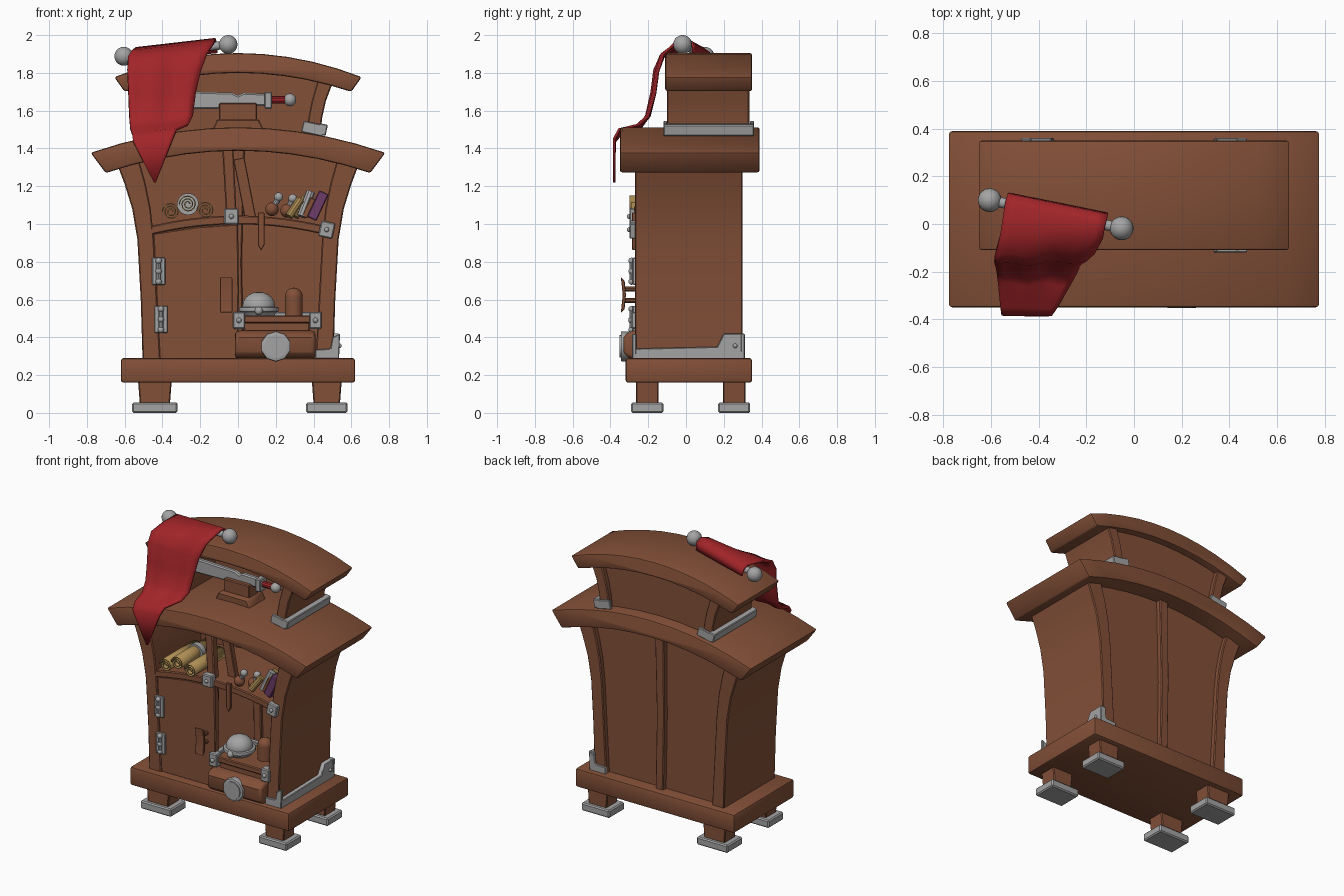
import bpy, bmesh, math
from mathutils import Vector, Matrix


def mat(name, rgb):
    m = bpy.data.materials.new(name)
    m.diffuse_color = (*rgb, 1)
    return m


WOOD = mat("brown wood", (0.225, 0.079, 0.039))
METAL = mat("grey metal", (0.37, 0.37, 0.37))
RED = mat("red cloth", (0.36, 0.018, 0.022))
PAPER = mat("old paper", (0.41, 0.26, 0.085))
PURPLE = mat("purple cover", (0.15, 0.045, 0.14))


def finish(name, bm, m, bevel=0.0, segs=1, angle=35):
    bmesh.ops.recalc_face_normals(bm, faces=bm.faces)
    if bevel:
        sharp = [e for e in bm.edges if len(e.link_faces) == 2 and e.calc_face_angle(0) > math.radians(40)]
        bmesh.ops.bevel(bm, geom=sharp, offset=bevel, segments=segs, affect='EDGES', profile=0.5, clamp_overlap=True)
    me = bpy.data.meshes.new(name)
    bm.to_mesh(me)
    bm.free()
    me.materials.append(m)
    for p in me.polygons:
        p.use_smooth = True
    me.set_sharp_from_angle(angle=math.radians(angle))
    ob = bpy.data.objects.new(name, me)
    bpy.context.collection.objects.link(ob)
    return ob


def prism(name, prof, t0, t1, m, axis='y', bevel=0.006, segs=1):
    """Extrude a 2D profile: (x, z) along y, or (y, z) along x."""
    bm = bmesh.new()
    put = (lambda a, b, t: (a, t, b)) if axis == 'y' else (lambda a, b, t: (t, a, b))
    f, g = ([bm.verts.new(put(a, b, t)) for a, b in prof] for t in (t0, t1))
    bm.faces.new(f)
    bm.faces.new(g)
    n = len(prof)
    for i in range(n):
        bm.faces.new((f[i], f[(i + 1) % n], g[(i + 1) % n], g[i]))
    return finish(name, bm, m, bevel, segs)


def box(name, x, y, z, m, bevel=0.006, tilt=0, segs=1):
    """Box from (min, max) ranges, tilted in degrees about its own y axis."""
    c = Vector((sum(x) / 2, sum(y) / 2, sum(z) / 2))
    bm = bmesh.new()
    bmesh.ops.create_cube(bm, size=1)
    bmesh.ops.scale(bm, vec=(x[1] - x[0], y[1] - y[0], z[1] - z[0]), verts=bm.verts)
    bmesh.ops.transform(bm, verts=bm.verts,
                        matrix=Matrix.Translation(c) @ Matrix.Rotation(math.radians(tilt), 4, 'Y'))
    return finish(name, bm, m, bevel, segs)


def rod(name, p0, p1, r0, m, r1=None, n=14, bevel=0.0):
    p0, p1 = Vector(p0), Vector(p1)
    d = p1 - p0
    bm = bmesh.new()
    bmesh.ops.create_cone(bm, cap_ends=True, segments=n, radius1=r0, radius2=r0 if r1 is None else r1, depth=d.length)
    bmesh.ops.transform(bm, verts=bm.verts,
                        matrix=Matrix.Translation((p0 + p1) / 2) @ d.to_track_quat('Z', 'Y').to_matrix().to_4x4())
    return finish(name, bm, m, bevel, 2)


def ball(name, c, r, m, scale=(1, 1, 1)):
    bm = bmesh.new()
    bmesh.ops.create_uvsphere(bm, u_segments=18, v_segments=10, radius=r)
    bmesh.ops.scale(bm, vec=scale, verts=bm.verts)
    bmesh.ops.translate(bm, vec=c, verts=bm.verts)
    return finish(name, bm, m, angle=60)


def arch(w_top, z_top, drop_t, w_bot, z_bot, drop_b, n=10):
    us = [-1 + 2 * i / n for i in range(n + 1)]
    top = [(u * w_top, z_top - drop_t * u * u) for u in us]
    return top + [(u * w_bot, z_bot - drop_b * u * u) for u in reversed(us)]


def mirror(pts):
    return [(-a, b) for a, b in pts]


# Base slab and feet
box("base_slab", (-0.62, 0.62), (-0.32, 0.35), (0.16, 0.29), WOOD, 0.014, segs=2)
for sx, a, b in ((-1, -0.56, -0.32), (1, 0.36, 0.58)):
    for side, y in (("front", -0.205), ("back", 0.255)):
        tag = side + ("_left" if sx < 0 else "_right")
        box("foot_pad_" + tag, (a, b), (y - 0.085, y + 0.085), (0, 0.055), METAL, 0.008)
        prism("leg_" + tag, [(a + 0.04, 0.05), (b - 0.04, 0.05), (b - 0.03, 0.18), (a + 0.03, 0.18)],
              y - 0.06, y + 0.06, WOOD)

# Flared side walls, back panel and ribs
outer = [(0.505, 0.27), (0.515, 0.6), (0.533, 0.92), (0.56, 1.08), (0.6, 1.21), (0.645, 1.33)]
inner = [(0.41, 0.27), (0.428, 0.6), (0.445, 0.92), (0.462, 1.08), (0.488, 1.21), (0.53, 1.36)]
wall = outer + inner[::-1]
prism("right_wall", wall, -0.27, 0.30, WOOD)
prism("left_wall", mirror(wall), -0.27, 0.30, WOOD)
prism("back_panel", inner + [(0.25, 1.42), (-0.25, 1.42)] + mirror(inner)[::-1], 0.24, 0.265, WOOD, bevel=0)
prism("back_rib", [(-0.03, 0.27), (0.03, 0.27), (0.02, 0.8), (0.035, 1.42), (-0.035, 1.42), (-0.04, 0.8)],
      0.22, 0.30, WOOD)
prism("front_post", [(-0.05, 0.27), (-0.01, 0.27), (-0.005, 1.0), (-0.025, 1.42), (-0.085, 1.42), (-0.06, 1.0)],
      -0.255, -0.20, WOOD)

# Curved roofs and the upper box
prism("lower_roof", arch(0.78, 1.512, 0.135, 0.70, 1.388, 0.118), -0.35, 0.39, WOOD, bevel=0.012, segs=2)
prism("upper_roof", arch(0.655, 1.905, 0.127, 0.60, 1.80, 0.10), -0.11, 0.35, WOOD, bevel=0.012, segs=2)
up_out = [(0.435, 1.44), (0.445, 1.56), (0.465, 1.65), (0.51, 1.77)]
up_in = [(0.36, 1.44), (0.372, 1.56), (0.39, 1.65), (0.43, 1.79)]
prism("upper_right_wall", up_out + up_in[::-1], -0.10, 0.335, WOOD)
prism("upper_left_wall", mirror(up_out + up_in[::-1]), -0.10, 0.335, WOOD)
prism("upper_back_panel", up_in + [(0.2, 1.83), (-0.2, 1.83)] + mirror(up_in)[::-1], 0.28, 0.30, WOOD, bevel=0)

# Metal brackets around the foot of the upper box
for s, tag in ((-1, "left"), (1, "right")):
    xs = sorted((s * 0.425, s * 0.47))
    box("upper_bracket_side_" + tag, xs, (-0.12, 0.36), (1.47, 1.53), METAL, 0.005, tilt=s * 12)
    for y, side in ((-0.12, "front"), (0.34, "back")):
        box(f"upper_bracket_{side}_{tag}", sorted((s * 0.34, s * 0.455)), (y, y + 0.02), (1.475, 1.535),
            METAL, 0.004, tilt=s * 12)

# Metal bracket at the lower right of the body
prism("lower_bracket_side", [(-0.28, 0.285), (0.31, 0.285), (0.31, 0.42), (0.20, 0.42), (0.165, 0.35), (-0.28, 0.34)],
      0.495, 0.535, METAL, axis='x', bevel=0.004)
for y, side in ((-0.285, "front"), (0.29, "back")):
    prism("lower_bracket_" + side, [(0.41, 0.285), (0.535, 0.285), (0.54, 0.42), (0.50, 0.40), (0.49, 0.34), (0.41, 0.335)],
          y, y + 0.022, METAL, bevel=0.004)
ball("lower_bracket_rivet", (0.537, 0.26, 0.355), 0.012, METAL)

# Shelf and its metal fittings
prism("shelf", arch(0.46, 1.045, 0.055, 0.46, 0.998, 0.055), -0.27, 0.25, WOOD)
for x, z, t in ((-0.035, 1.04, 0), (0.47, 0.97, 12)):
    box("shelf_fitting", (x - 0.038, x + 0.038), (-0.30, -0.25), (z - 0.042, z + 0.042), METAL, 0.006, tilt=t)
    ball("shelf_rivet", (x, -0.30, z), 0.013, METAL)
prism("hanging_strap", [(0.105, 1.06), (0.14, 1.06), (0.14, 0.89), (0.122, 0.86), (0.105, 0.89)],
      -0.285, -0.265, WOOD, bevel=0.003)
box("leaning_plank", (0.005, 0.065), (-0.16, -0.12), (1.03, 1.35), WOOD, 0.004, tilt=-11)

# Door with handle and hinges
prism("door", [(-0.42, 0.285), (0, 0.285), (0.005, 0.65), (0, 1.0), (-0.22, 0.985), (-0.45, 0.95), (-0.435, 0.65)],
      -0.26, -0.215, WOOD)
prism("door_handle", [(-0.345, 0.72), (-0.325, 0.70), (-0.318, 0.625), (-0.325, 0.55), (-0.345, 0.53), (-0.335, 0.625)],
      -0.095, -0.03, WOOD, axis='x', bevel=0.003)
for z in (0.595, 0.655):
    rod("handle_peg", (-0.062, -0.33, z), (-0.062, -0.25, z), 0.013, WOOD, n=10)
for z, x in ((0.75, -0.42), (0.495, -0.408)):
    box("hinge_plate", (x - 0.035, x + 0.035), (-0.282, -0.262), (z - 0.072, z + 0.072), METAL, 0.004)
    rod("hinge_pin", (x, -0.285, z - 0.055), (x, -0.285, z + 0.055), 0.014, METAL, n=10)
    for dz in (-0.055, 0, 0.055):
        ball("hinge_knob", (x, -0.288, z + dz), 0.017, METAL)

# Machine in the open compartment: rounded body, gauge, tray, dome, flask
prism("machine_body", [(-0.33, 0.32), (-0.32, 0.30), (-0.28, 0.285), (0.02, 0.285), (0.02, 0.435),
                       (-0.28, 0.435), (-0.315, 0.42), (-0.33, 0.40)], -0.015, 0.41, WOOD, axis='x', bevel=0.03, segs=3)
rod("gauge_rim", (0.2, -0.345, 0.352), (0.2, -0.30, 0.352), 0.08, METAL, n=10, bevel=0.006)
rod("gauge_face", (0.2, -0.352, 0.352), (0.2, -0.34, 0.352), 0.06, METAL, n=20)
box("machine_waist", (0.03, 0.38), (-0.25, 0.0), (0.42, 0.48), WOOD)
box("machine_tray", (0.0, 0.40), (-0.27, 0.03), (0.475, 0.515), WOOD)
for x in (0.005, 0.41):
    box("tray_corner", (x - 0.032, x + 0.032), (-0.29, -0.235), (0.445, 0.535), METAL, 0.006)
    ball("tray_rivet", (x, -0.292, 0.49), 0.014, METAL)
    box("tray_side_rail", (x - 0.02, x + 0.02), (-0.24, 0.04), (0.50, 0.535), METAL, 0.005)
box("tray_back_rail", (0.0, 0.41), (0.01, 0.045), (0.50, 0.535), METAL, 0.005)
rod("dome_rim", (0.11, -0.14, 0.535), (0.11, -0.14, 0.56), 0.105, METAL, n=20, bevel=0.006)
rod("dome_base", (0.11, -0.14, 0.50), (0.11, -0.14, 0.54), 0.07, METAL, 0.1, n=20)
ball("dome", (0.11, -0.14, 0.565), 0.088, METAL, (1, 1, 0.86))
ball("dome_valve", (0.11, -0.24, 0.54), 0.022, METAL)
rod("flask", (0.295, -0.12, 0.51), (0.295, -0.12, 0.615), 0.048, WOOD, n=18)
ball("flask_top", (0.295, -0.12, 0.615), 0.048, WOOD)


# Rolled scrolls with a band
def scroll(c, y0, y1, r):
    bm = bmesh.new()
    prev = None
    for i in range(31):
        a, q = i / 30 * 5 * math.pi, r * (0.25 + 0.7 * i / 30)
        cur = [bm.verts.new((c[0] + q * math.cos(a), y, c[1] + q * math.sin(a))) for y in (y0, y1)]
        if prev:
            bm.faces.new((prev[0], cur[0], cur[1], prev[1]))
        prev = cur
    ob = finish("scroll", bm, PAPER, angle=50)
    ob.modifiers.new("thickness", 'SOLIDIFY').thickness = 0.006


for x, z, y in ((-0.355, 1.066, -0.30), (-0.265, 1.105, -0.30), (-0.172, 1.072, -0.29)):
    scroll((x, z), y, 0.05, 0.052)
rod("scroll_band", (-0.265, -0.10, 1.105), (-0.265, -0.06, 1.105), 0.058, METAL, n=18)

# Bottles, small tubes and a book on the right of the shelf
for x, y, z, dx in ((0.18, -0.24, 1.078, 0.035), (0.26, -0.2, 1.07, 0.03)):
    ball("bottle", (x, y, z), 0.036, WOOD)
    rod("bottle_neck", (x, y, z), (x + dx, y, z + 0.06), 0.016, METAL, n=10)
    ball("bottle_stopper", (x + dx, y, z + 0.065), 0.024, METAL)
for x0, x1, y, z, r, m in ((0.27, 0.33, -0.24, 1.13, 0.022, PAPER), (0.30, 0.36, -0.12, 1.14, 0.024, PAPER),
                           (0.335, 0.385, -0.2, 1.17, 0.024, METAL)):
    rod("small_tube", (x0, y, 1.04), (x1, y + 0.03, z), r, m, n=10)
box("book", (0.395, 0.45), (-0.24, -0.08), (1.02, 1.175), PURPLE, 0.005, tilt=25)
box("book_pages", (0.36, 0.39), (-0.22, -0.1), (1.03, 1.14), WOOD, 0.003, tilt=25)

# Sword on its stand
prism("stand_base", [(-0.14, 1.49), (0.14, 1.49), (0.11, 1.555), (-0.11, 1.555)], -0.06, 0.12, WOOD)
box("stand_block", (-0.1, 0.1), (-0.02, 0.08), (1.54, 1.64), WOOD)
prism("sword_blade", [(0.15, 1.625), (0.15, 1.69), (0.03, 1.695), (0, 1.68), (-0.03, 1.695), (-0.36, 1.705),
                      (-0.42, 1.66), (-0.36, 1.605), (-0.1, 1.61), (-0.09, 1.625)], 0.01, 0.045, METAL, bevel=0.008)
box("sword_guard", (0.14, 0.18), (-0.01, 0.065), (1.61, 1.70), METAL, 0.006)
rod("sword_grip", (0.17, 0.028, 1.657), (0.255, 0.028, 1.657), 0.02, RED, n=10)
ball("sword_pommel", (0.275, 0.028, 1.657), 0.034, METAL)

# Banner rod with knobs
A, B = (-0.605, 0.1, 1.888), (-0.052, -0.018, 1.95)
rod("banner_rod", A, B, 0.022, METAL)
for p in (A, B):
    ball("rod_knob", p, 0.05, METAL)

# Red banner draped over the roof edges: left and right border of every row
rows = [(-0.525, 0.125, 1.865, -0.11, 0.04, 1.905), (-0.53, 0.122, 1.905, -0.11, 0.035, 1.955),
        (-0.54, 0.088, 1.93, -0.12, 0.0, 1.978), (-0.56, -0.04, 1.915, -0.13, -0.06, 1.955),
        (-0.582, -0.13, 1.885, -0.165, -0.12, 1.90), (-0.585, -0.165, 1.82, -0.2, -0.15, 1.80),
        (-0.58, -0.18, 1.70, -0.225, -0.165, 1.69), (-0.575, -0.205, 1.57, -0.24, -0.20, 1.57),
        (-0.57, -0.25, 1.505, -0.265, -0.25, 1.525), (-0.56, -0.345, 1.475, -0.325, -0.355, 1.50),
        (-0.555, -0.378, 1.435, -0.345, -0.38, 1.45), (-0.445, -0.38, 1.22, -0.435, -0.38, 1.22)]
bm = bmesh.new()
cols, prev = 10, None
for i, r in enumerate(rows):
    L, R = Vector(r[:3]), Vector(r[3:])
    amp = 0.008 if 3 < i < 9 else 0
    cur = [bm.verts.new(L.lerp(R, j / cols) + Vector((0, amp * math.sin(j / cols * 4 * math.pi), 0)))
           for j in range(cols + 1)]
    if prev:
        for j in range(cols):
            bm.faces.new((prev[j], prev[j + 1], cur[j + 1], cur[j]))
    prev = cur
banner = finish("banner", bm, RED, angle=60)
sol = banner.modifiers.new("thickness", 'SOLIDIFY')
sol.thickness, sol.offset = 0.014, 0
